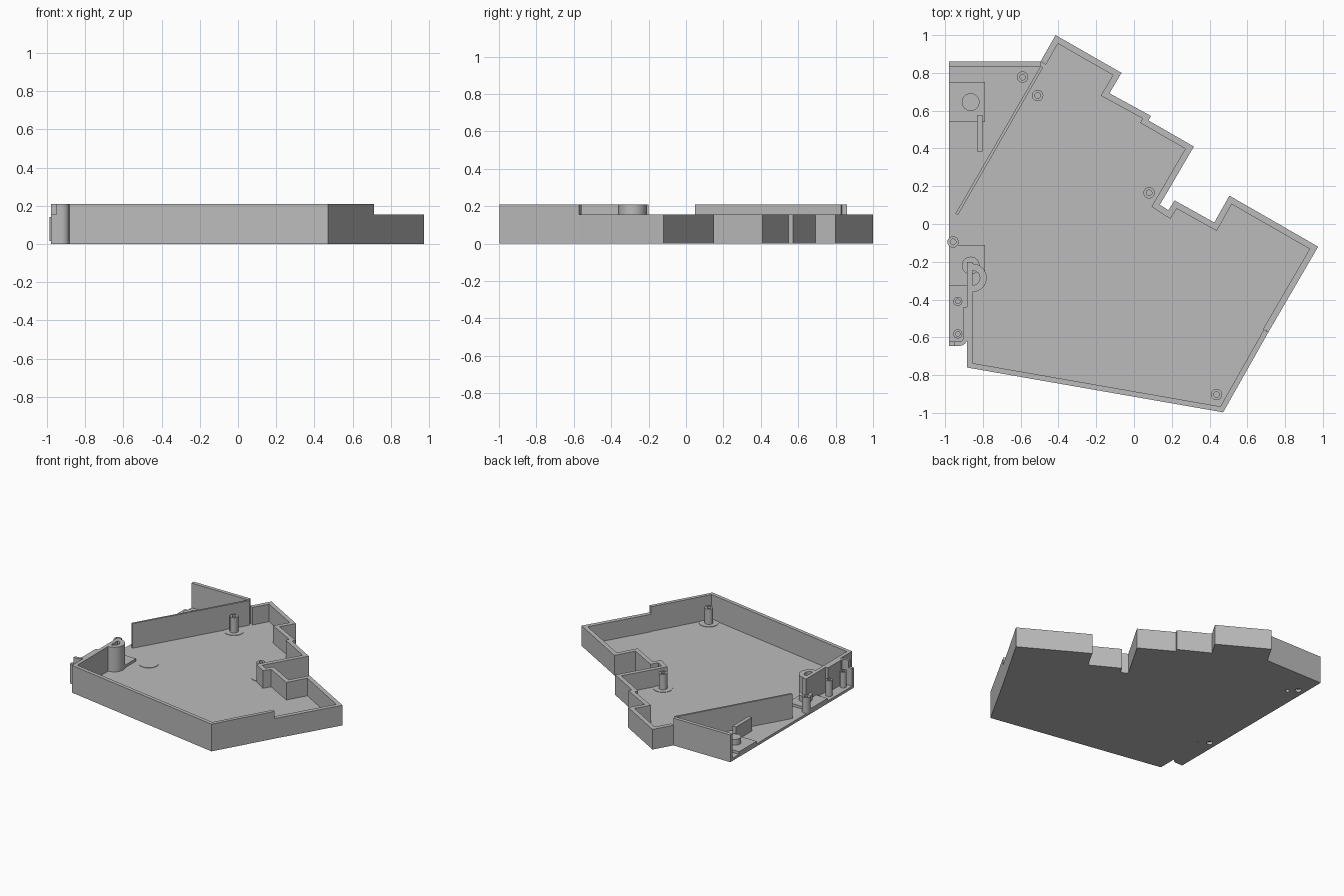
import bpy, bmesh
from math import sin, cos, pi, radians
from mathutils import Vector

if "Cube" in bpy.data.objects:
    bpy.data.objects.remove(bpy.data.objects["Cube"])

grey = bpy.data.materials.new("plain grey")
grey.use_nodes = True
COLOUR = (0.5, 0.5, 0.5, 1)
grey.diffuse_color = COLOUR
grey.node_tree.nodes["Principled BSDF"].inputs["Base Color"].default_value = COLOUR

FLOOR, LOW, HIGH, THICK = 0.02, 0.155, 0.21, 0.033


def finish(name, bm, smooth=False):
    bmesh.ops.recalc_face_normals(bm, faces=bm.faces)
    mesh = bpy.data.meshes.new(name)
    bm.to_mesh(mesh)
    bm.free()
    ob = bpy.data.objects.new(name, mesh)
    bpy.context.collection.objects.link(ob)
    mesh.materials.append(grey)
    if smooth:
        bpy.ops.object.select_all(action="DESELECT")
        ob.select_set(True)
        bpy.context.view_layer.objects.active = ob
        bpy.ops.object.shade_smooth_by_angle(angle=radians(35))
    return ob


def prism(name, points, z0, z1, smooth=False):
    bm = bmesh.new()
    face = bm.faces.new([bm.verts.new((x, y, z0)) for x, y in points])
    new = bmesh.ops.extrude_face_region(bm, geom=[face])["geom"]
    if face not in bm.faces[:]:
        bm.faces.new([bm.verts.new((x, y, z0)) for x, y in points])
    bmesh.ops.translate(bm, vec=(0, 0, z1 - z0),
                        verts=[v for v in new if isinstance(v, bmesh.types.BMVert)])
    return finish(name, bm, smooth)


def box(name, x0, x1, y0, y1, z0, z1):
    return prism(name, [(x0, y0), (x1, y0), (x1, y1), (x0, y1)], z0, z1)


def arc(x, y, r, start, end, n):
    return [(x + r * cos(radians(start + (end - start) * i / n)),
             y + r * sin(radians(start + (end - start) * i / n))) for i in range(n + 1)]


def disc(name, x, y, r, z0, z1):
    return prism(name, arc(x, y, r, 0, 360, 32)[:-1], z0, z1, True)


def strip(name, outer, inner, z0, z1, closed=False, smooth=False):
    """Solid band between two matching paths."""
    bm = bmesh.new()
    rings = [[bm.verts.new((x, y, z)) for x, y in (o, i)] + [bm.verts.new((x, y, z1)) for x, y in (i, o)]
             for o, i in zip(outer, inner) for z in (z0,)]
    pairs = list(zip(rings, rings[1:]))
    if closed:
        pairs.append((rings[-1], rings[0]))
    else:
        bm.faces.new(rings[0])
        bm.faces.new(rings[-1])
    for a, b in pairs:
        for k in range(4):
            m = (k + 1) % 4
            bm.faces.new((a[k], a[m], b[m], b[k]))
    return finish(name, bm, smooth)


def wall(name, path, z0, z1, thick=THICK, smooth=False):
    """Band along a path, thickened to its right with mitred corners."""
    p = [Vector(q) for q in path]
    normals = [Vector(((b - a).y, -(b - a).x)).normalized() for a, b in zip(p, p[1:])]
    inner = []
    for i, q in enumerate(p):
        n0, n1 = normals[max(i - 1, 0)], normals[min(i, len(normals) - 1)]
        inner.append(q + (n0 + n1) * thick / (1 + n0.dot(n1)))
    return strip(name, path, inner, z0, z1, smooth=smooth)


def post(name, x, y, r, top):
    return strip(name, arc(x, y, r, 0, 360, 24)[:-1], arc(x, y, r * 0.5, 0, 360, 24)[:-1],
                 FLOOR - 0.005, top, True, True)


# Outline of the tray
back_edge = [(-0.98, 0.86), (-0.495, 0.86)]
stepped_edge = [(-0.495, 0.86), (-0.415, 1.0), (-0.066, 0.80), (-0.13, 0.692), (0.09, 0.572),
                (0.077, 0.548), (0.317, 0.41), (0.137, 0.102), (0.182, 0.073), (0.215, 0.125),
                (0.425, 0.008), (0.505, 0.15), (0.975, -0.12), (0.712, -0.572)]
front_edge = [(0.712, -0.572), (0.472, -0.997), (-0.883, -0.76), (-0.883, -0.2)]
lip_edge = [(-0.883, -0.6)] + arc(-0.923, -0.605, 0.04, 0, -90, 6) + [(-0.95, -0.645)]

# Floor with small socket holes underneath
floor = prism("floor", back_edge + stepped_edge[1:] + front_edge[1:3] + lip_edge + [(-0.98, -0.645)],
              0, FLOOR)
for x, y, r in [(-0.926, 0.68, 0.022), (-0.873, 0.626, 0.015),
                (-0.924, -0.28, 0.022), (-0.865, -0.325, 0.015)]:
    cutter = disc("hole_cutter", x, y, r, -0.05, 0.05)
    cutter.hide_render = True
    cutter.hide_set(True)
    mod = floor.modifiers.new("hole", "BOOLEAN")
    mod.operation = "DIFFERENCE"
    mod.object = cutter
    bpy.context.view_layer.objects.active = floor
    bpy.ops.object.modifier_apply(modifier=mod.name)
    bpy.data.objects.remove(cutter)

# Outer walls
wall("back_wall", back_edge, 0, HIGH, 0.028)
wall("stepped_wall", stepped_edge, 0, LOW)
wall("front_wall", front_edge, 0, HIGH, 0.028)
wall("corner_lip", lip_edge, 0, HIGH, 0.022, True)
box("corner_lip_low_end", -0.98, -0.95, -0.645, -0.623, 0, LOW)
box("side_wall_thickening", -0.903, -0.88, -0.62, -0.44, FLOOR - 0.005, HIGH)

# Inner diagonal divider and curved column
wall("divider", [(-0.945, 0.055), (-0.495, 0.835)], FLOOR - 0.005, HIGH, 0.015)
wall("curved_column", [(-0.87, -0.21)] + arc(-0.855, -0.285, 0.075, 90, -90, 16) + [(-0.87, -0.36)],
     FLOOR - 0.005, HIGH, 0.036, True)

# Raised pads with round bosses, and the guide rib
for side, y in (("back", 0.645), ("front", -0.22)):
    box(side + "_pad", -0.98, -0.79, y - 0.105, y + 0.108, FLOOR, 0.04)
    disc(side + "_boss", -0.865, y, 0.047, 0.035, 0.085)
box("guide_rib", -0.832, -0.803, 0.385, 0.578, FLOOR - 0.005, 0.125)

# Screw posts
for i, (x, y, r) in enumerate([(0.08, 0.165, 0.03), (-0.51, 0.68, 0.03), (0.437, -0.903, 0.03),
                               (-0.59, 0.778, 0.03), (-0.958, -0.095, 0.03),
                               (-0.933, -0.41, 0.024), (-0.933, -0.582, 0.024)]):
    post(f"screw_post_{i + 1}", x, y, r, 0.14)

# Round thickened spots in the floor
for i, (x, y) in enumerate([(0.08, 0.165), (-0.51, 0.68), (0.437, -0.903), (-0.69, -0.1)]):
    disc(f"floor_disc_{i + 1}", x, y, 0.068, 0.001, FLOOR + 0.003)
